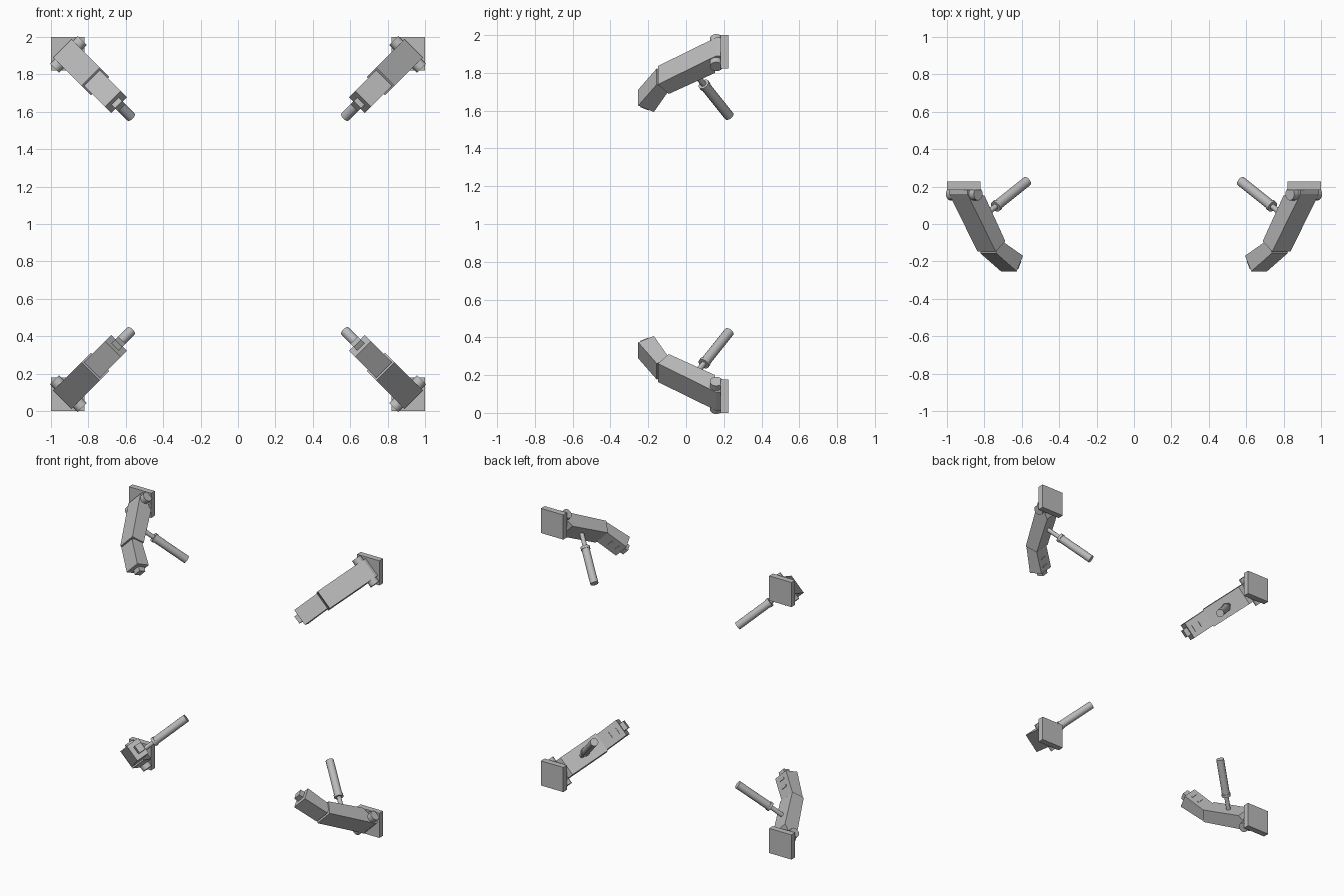
import bpy, bmesh, math
from mathutils import Vector, Matrix

if "Cube" in bpy.data.objects:
    bpy.data.objects.remove(bpy.data.objects["Cube"])

grey = bpy.data.materials.new("steel_grey")
grey.diffuse_color = (0.5, 0.5, 0.5, 1)
grey.use_nodes = True
grey.node_tree.nodes["Principled BSDF"].inputs["Base Color"].default_value = grey.diffuse_color
R2 = math.sqrt(2)

# Local frame of one clamp: u = inward along the corner diagonal,
# v = across the arm, y = depth. Four mirrored copies fill the corners.
CORNERS = [("lower_right", 1, False), ("lower_left", -1, False),
           ("upper_right", 1, True), ("upper_left", -1, True)]


def place(part, bm, diagonal=True, smooth=False):
    """Write the local mesh (u, y, v) out once per corner."""
    for name, sx, flip in CORNERS:
        b = bm.copy()
        for vert in b.verts:
            u, y, v = vert.co
            if diagonal:
                dx, z = (u - v) / R2, (u + v) / R2
            else:
                dx, z = u, v
            vert.co = (sx * (1 - dx), y, 2 - z if flip else z)
        bmesh.ops.recalc_face_normals(b, faces=b.faces)
        me = bpy.data.meshes.new(f"{part}_{name}")
        b.to_mesh(me)
        b.free()
        me.materials.append(grey)
        ob = bpy.data.objects.new(me.name, me)
        bpy.context.collection.objects.link(ob)
        if smooth:
            bpy.ops.object.select_all(action='DESELECT')
            ob.select_set(True)
            bpy.context.view_layer.objects.active = ob
            bpy.ops.object.shade_smooth_by_angle(angle=math.radians(35))
    bm.free()


def slab(bm, pts, v0, v1):
    """Extrude a (u, y) outline from v0 to v1."""
    f = bm.faces.new([bm.verts.new((u, y, v0)) for u, y in pts])
    ext = bmesh.ops.extrude_face_region(bm, geom=[f])
    for g in ext["geom"]:
        if isinstance(g, bmesh.types.BMVert):
            g.co.z = v1


def rod(bm, a, b, r, n=16):
    a, b = Vector(a), Vector(b)
    d = b - a
    m = Matrix.Translation((a + b) / 2) @ d.to_track_quat('Z', 'Y').to_matrix().to_4x4()
    bmesh.ops.create_cone(bm, cap_ends=True, segments=n, radius1=r, radius2=r,
                          depth=d.length, matrix=m)


# Square base plate, aligned with the axes
bm = bmesh.new()
slab(bm, [(0, 0.183), (0.178, 0.183), (0.178, 0.226), (0, 0.226)], 0, 0.178)
place("base_plate", bm, diagonal=False)

# Upper arm with a straight foot against the plate
bm = bmesh.new()
slab(bm, [(0.086, 0.19), (0.086, 0.16), (0.30, -0.148), (0.372, -0.092),
          (0.215, 0.152), (0.175, 0.158), (0.175, 0.19)], -0.069, 0.069)
place("upper_arm", bm)

# Hinge pin across the foot
bm = bmesh.new()
rod(bm, (0.131, 0.16, -0.105), (0.131, 0.16, 0.105), 0.034)
place("hinge_pin", bm, smooth=True)

# Forearm
o, i = Vector((0.468, -0.253)), Vector((0.515, -0.170))
bm = bmesh.new()
slab(bm, [(0.31, -0.155), o, i, (0.364, -0.095), (0.335, -0.11)], -0.06, 0.06)
place("forearm", bm)

# Fingertip nub on the forearm end
along = Vector((0.87, -0.49))
p, q = o.lerp(i, 0.35), o.lerp(i, 0.85)
bm = bmesh.new()
slab(bm, [p - along * 0.02, p + along * 0.032, q + along * 0.032, q - along * 0.02],
     -0.028, 0.028)
place("fingertip", bm)

# Two thin grip ridges on the forearm's inner face
s = Vector((0.364, -0.095))
t = (i - s).normalized()
n = Vector((-t.y, t.x))
bm = bmesh.new()
for k in (0.45, 0.78):
    c = s.lerp(i, k)
    slab(bm, [c - t * 0.005 - n * 0.01, c + t * 0.005 - n * 0.01,
              c + t * 0.005 + n * 0.005, c - t * 0.005 + n * 0.005], -0.025, 0.025)
place("grip_ridges", bm)

# Piston: thin shaft, collar and thick barrel
A, B = Vector((0.270, 0.038, 0)), Vector((0.605, 0.228, 0))
bm = bmesh.new()
rod(bm, A, A.lerp(B, 0.5), 0.015)
rod(bm, A.lerp(B, 0.29), A.lerp(B, 0.34), 0.031)
rod(bm, A.lerp(B, 0.34), B, 0.027)
place("piston", bm, smooth=True)
